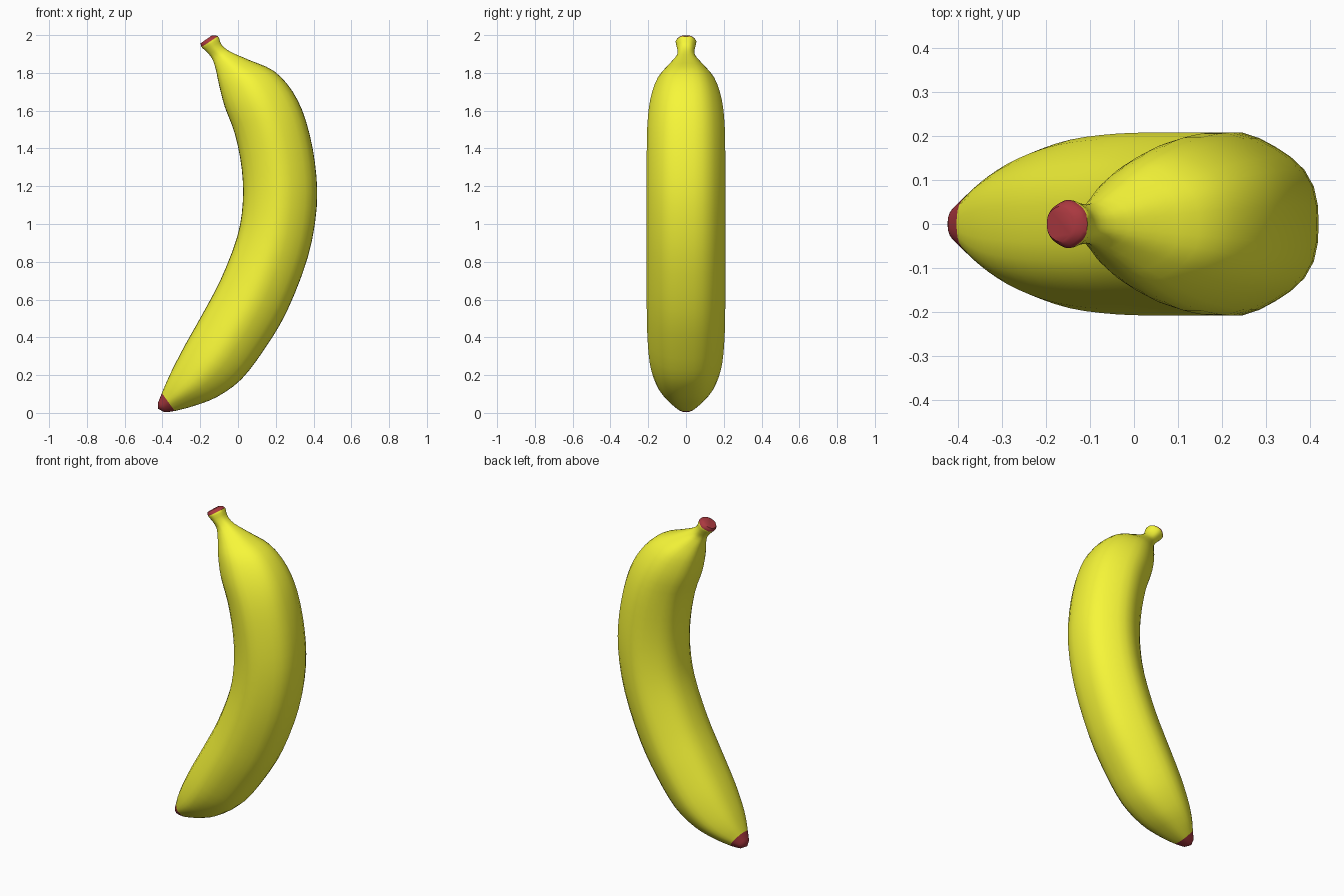
import bpy, bmesh, math
from mathutils import Vector

if "Cube" in bpy.data.objects:
    bpy.data.objects.remove(bpy.data.objects["Cube"])

SIDES, STEPS = 30, 3

# Cross-sections, stem to blossom end: inner x, inner z, outer x, outer z, half depth
SECTIONS = [
    (-.198, 1.957, -.140, 1.997, .040),
    (-.193, 1.937, -.106, 1.994, .055),
    (-.165, 1.910, -.086, 1.948, .047),
    (-.137, 1.875, -.040, 1.912, .048),
    (-.118, 1.820, .060, 1.868, .090),
    (-.100, 1.735, .190, 1.810, .150),
    (-.070, 1.620, .290, 1.700, .190),
    (-.016, 1.475, .360, 1.545, .207),
    (.020, 1.290, .408, 1.320, .210),
    (.025, 1.110, .417, 1.090, .210),
    (-.005, .930, .370, .825, .210),
    (-.090, .710, .260, .540, .210),
    (-.190, .520, .145, .345, .207),
    (-.280, .360, .020, .180, .193),
    (-.345, .235, -.110, .085, .160),
    (-.382, .155, -.230, .038, .118),
    (-.403, .105, -.335, .010, .072),
    (-.423, .055, -.390, .004, .038),
]


def spline(a, b, c, d, t):
    return [0.5 * (2 * q + (r - p) * t + (2 * p - 5 * q + 4 * r - s) * t * t
                   + (3 * q - p - 3 * r + s) * t ** 3) for p, q, r, s in zip(a, b, c, d)]


def material(name, color):
    m = bpy.data.materials.new(name)
    m.diffuse_color = color
    m.use_nodes = True
    m.node_tree.nodes["Principled BSDF"].inputs["Base Color"].default_value = m.diffuse_color
    return m


# Smooth the cross-sections along the length
n = len(SECTIONS)
rows = []
for i in range(n - 1):
    quad = [SECTIONS[min(max(i + k, 0), n - 1)] for k in (-1, 0, 1, 2)]
    rows += [spline(*quad, j / STEPS) for j in range(STEPS)]
rows.append(SECTIONS[-1])

# Softly six-ridged skin
bm = bmesh.new()
ridge = 0.018
rings = []
for ix, iz, ox, oz, depth in rows:
    mid = Vector(((ix + ox) / 2, 0, (iz + oz) / 2))
    half = Vector(((ox - ix) / 2, 0, (oz - iz) / 2))
    ring = []
    for k in range(SIDES):
        a = math.tau * k / SIDES
        r = 1 - ridge * math.cos(6 * a)
        p = mid + half * (math.cos(a) * r / (1 - ridge))
        p.y = depth * math.sin(a) * r / (1 + ridge)
        ring.append(bm.verts.new(p))
    rings.append(ring)

last = len(rings) - 2
for i in range(last + 1):
    for k in range(SIDES):
        m = (k + 1) % SIDES
        f = bm.faces.new((rings[i][k], rings[i][m], rings[i + 1][m], rings[i + 1][k]))
        f.material_index = 1 if i < STEPS or i > last - STEPS else 0

# Dark end caps: flat cut stem, slightly domed blossom tip
bm.faces.new(rings[0]).material_index = 1
tip = bm.verts.new((-.424, 0, .022))
for k in range(SIDES):
    bm.faces.new((rings[-1][k], rings[-1][(k + 1) % SIDES], tip)).material_index = 1
bmesh.ops.recalc_face_normals(bm, faces=bm.faces)

mesh = bpy.data.meshes.new("banana")
bm.to_mesh(mesh)
bm.free()
mesh.materials.append(material("yellow_skin", (0.93, 0.93, 0.04, 1)))
mesh.materials.append(material("dark_tip", (0.4, 0.04, 0.05, 1)))
banana = bpy.data.objects.new("banana", mesh)
bpy.context.collection.objects.link(banana)
bpy.context.view_layer.objects.active = banana
banana.select_set(True)
bpy.ops.object.shade_smooth_by_angle(angle=math.radians(40))
